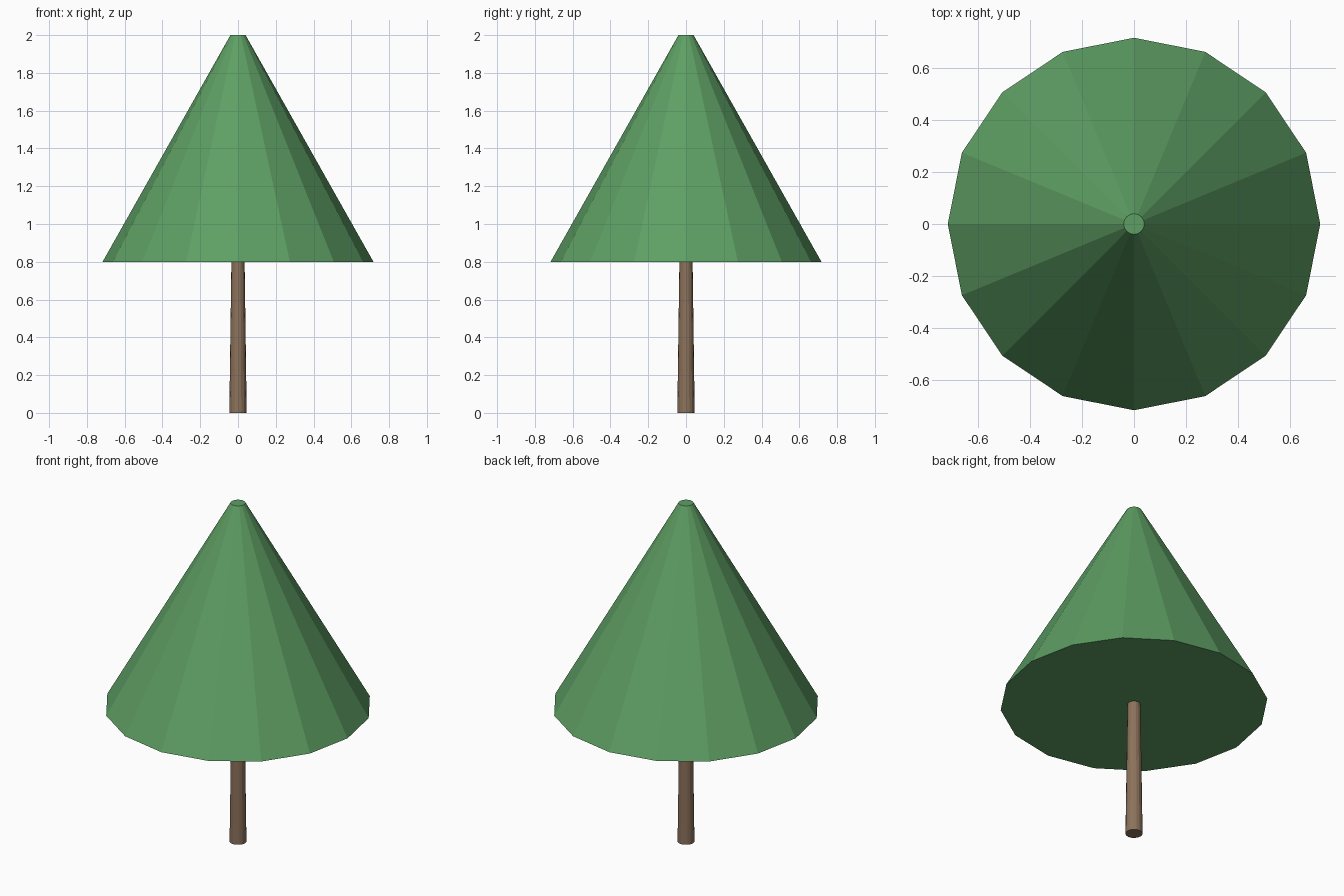
import bpy, bmesh, math
from mathutils import Matrix

if "Cube" in bpy.data.objects:
    bpy.data.objects.remove(bpy.data.objects["Cube"])

SIDES = 16


def material(name, rgb):
    mat = bpy.data.materials.new(name)
    mat.diffuse_color = (*rgb, 1.0)
    mat.use_nodes = True
    mat.node_tree.nodes["Principled BSDF"].inputs["Base Color"].default_value = mat.diffuse_color
    return mat


def tapered_part(name, r_bottom, r_top, z0, z1, mat):
    """Capped, flat-shaded cone section standing between z0 and z1."""
    bm = bmesh.new()
    bmesh.ops.create_cone(bm, cap_ends=True, segments=SIDES,
                          radius1=r_bottom, radius2=r_top, depth=z1 - z0,
                          matrix=Matrix.Translation((0, 0, (z0 + z1) / 2)))
    mesh = bpy.data.meshes.new(name)
    bm.to_mesh(mesh)
    bm.free()
    mesh.materials.append(mat)
    obj = bpy.data.objects.new(name, mesh)
    bpy.context.collection.objects.link(obj)
    return obj


leaf_green = material("leaf_green", (0.112, 0.345, 0.127))
bark_brown = material("bark_brown", (0.262, 0.168, 0.105))

# Slim trunk, narrowing up to the foliage
tapered_part("trunk", 0.046, 0.035, 0.0, 0.80, bark_brown)

# Foliage cone with a small flat tip
tapered_part("foliage", 0.717, 0.04, 0.80, 2.0, leaf_green)
